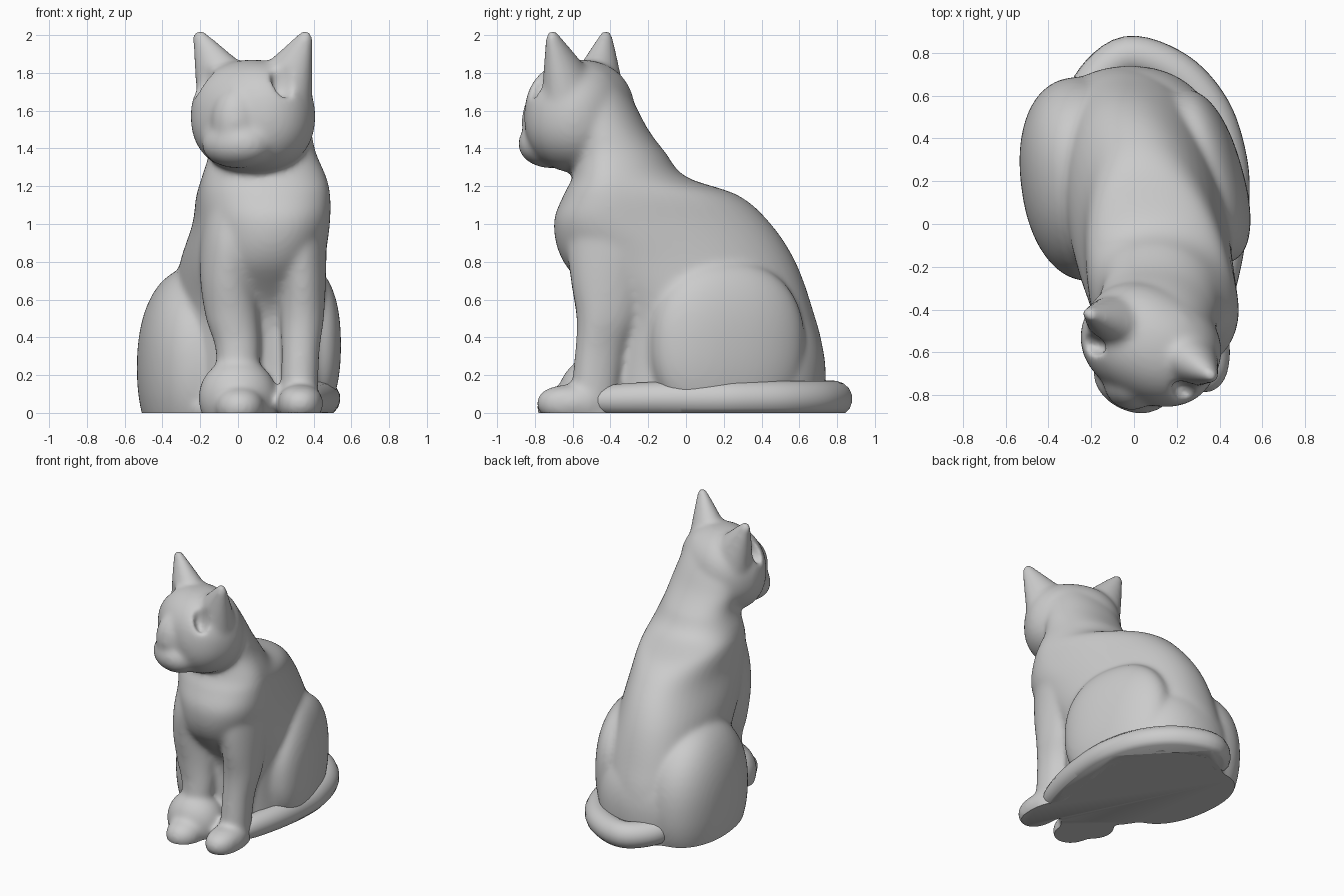
import bpy, bmesh, math
from mathutils import Matrix, Vector

if "Cube" in bpy.data.objects:
    bpy.data.objects.remove(bpy.data.objects["Cube"])

HEAD = Matrix.Translation((0.07, -0.58, 0)) @ Matrix.Rotation(math.radians(-27), 4, 'Z')


def blob(bm, centre, radii, p=2.0, frame=Matrix(), turn=0):
    """Superellipsoid: p = 2 is an ellipsoid, larger is boxier; turn is about z."""
    place = frame @ Matrix.Translation(centre) @ Matrix.Rotation(math.radians(turn), 4, 'Z')
    for v in bmesh.ops.create_icosphere(bm, subdivisions=4, radius=1)['verts']:
        n = sum(abs(c) ** p for c in v.co) ** (1 / p)
        v.co = place @ Vector([c / n * r for c, r in zip(v.co, radii)])


def catmull(rows, steps=6):
    out = []
    for i in range(len(rows) - 1):
        a, b = rows[max(i - 1, 0)], rows[i]
        c, d = rows[i + 1], rows[min(i + 2, len(rows) - 1)]
        for k in range(steps):
            t = k / steps
            out.append([0.5 * (2 * q + (r - p) * t + (2 * p - 5 * q + 4 * r - s) * t * t
                               + (3 * q - p - 3 * r + s) * t ** 3)
                        for p, q, r, s in zip(a, b, c, d)])
    return out + [list(rows[-1])]


def loft(bm, rows, skew=0.0, p=2.0, n=48):
    """Rows: z, x centre, y of widest point, front reach, back reach, half width."""
    rings = []
    for z, x, y, front, back, half in catmull(rows):
        ring = []
        for i in range(n):
            c, s = math.cos(2 * math.pi * i / n), math.sin(2 * math.pi * i / n)
            m = (abs(c) ** p + abs(s) ** p) ** (1 / p)
            dy = s / m * (back if s > 0 else front)
            ring.append(bm.verts.new((x + half * c / m - skew * dy, y + dy, z)))
        rings.append(ring)
    for r, s in zip(rings, rings[1:]):
        for i in range(n):
            j = (i + 1) % n
            bm.faces.new((r[i], r[j], s[j], s[i]))
    bm.faces.new(rings[0][::-1])
    bm.faces.new(rings[-1])


def make_object(name, bm):
    bmesh.ops.recalc_face_normals(bm, faces=bm.faces)
    mesh = bpy.data.meshes.new(name)
    bm.to_mesh(mesh)
    bm.free()
    ob = bpy.data.objects.new(name, mesh)
    bpy.context.collection.objects.link(ob)
    return ob


def finish(source, name):
    """Bake modifiers, cut flat at the ground and shade smooth."""
    dg = bpy.context.evaluated_depsgraph_get()
    mesh = bpy.data.meshes.new_from_object(source.evaluated_get(dg))
    bpy.data.objects.remove(source)
    bm = bmesh.new()
    bm.from_mesh(mesh)
    bmesh.ops.bisect_plane(bm, geom=bm.verts[:] + bm.edges[:] + bm.faces[:], dist=1e-5,
                           plane_co=(0, 0, 0), plane_no=(0, 0, 1), clear_inner=True)
    bmesh.ops.holes_fill(bm, edges=[e for e in bm.edges if e.is_boundary], sides=0)
    ob = make_object(name, bm)
    bpy.ops.object.select_all(action='DESELECT')
    ob.select_set(True)
    bpy.context.view_layer.objects.active = ob
    bpy.ops.object.shade_smooth_by_angle(angle=math.radians(50))
    return ob


bm = bmesh.new()
# Torso and neck
loft(bm, [(-.08, .04, .15, .58, .58, .39), (.3, .04, .15, .57, .58, .39),
          (.55, .05, .12, .57, .55, .39), (.8, .08, -.08, .57, .66, .37),
          (1.0, .13, -.3, .4, .75, .35), (1.15, .14, -.36, .29, .64, .345),
          (1.25, .14, -.38, .22, .38, .325), (1.38, .13, -.38, .2, .27, .28),
          (1.5, .11, -.42, .18, .22, .275), (1.65, .09, -.48, .12, .2, .26),
          (1.8, .08, -.5, .1, .12, .2)], skew=0.15, p=2.15)
# Floor base between the paws and the tail
blob(bm, (.07, .15, 0), (.41, .62, .14), 2.3, turn=8)
# Front legs
loft(bm, [(-.08, -.02, -.52, .12, .12, .11), (.3, 0, -.48, .1, .16, .115),
          (.5, -.03, -.45, .13, .2, .14), (.7, -.05, -.42, .19, .22, .15),
          (.9, -.03, -.38, .25, .23, .17), (1.1, 0, -.38, .22, .22, .17)])
loft(bm, [(-.08, .32, -.52, .11, .14, .1), (.3, .33, -.49, .1, .16, .1),
          (.5, .34, -.45, .13, .2, .115), (.7, .34, -.42, .19, .22, .125),
          (.9, .32, -.38, .25, .23, .15), (1.1, .31, -.38, .22, .22, .16)])
# Paws
blob(bm, (.33, -.6, .05), (.12, .19, .1), 2.3)
blob(bm, (0, -.5, .08), (.21, .18, .21), 2)
blob(bm, (.01, -.63, .03), (.13, .16, .11), 2.1)
# Haunches
blob(bm, (-.235, .21, .24), (.295, .48, .53), 2.2, turn=7)
blob(bm, (.325, .22, .36), (.185, .42, .44), 2.3, turn=16)
# Rump filling between the haunches
blob(bm, (-.02, .3, .2), (.43, .44, .47), 2.2)
# Head, muzzle and nose bridge
blob(bm, (0, .02, 1.57), (.335, .27, .3), 2.25, HEAD)
blob(bm, (0, -.145, 1.425), (.2, .17, .13), 2.1, HEAD)
blob(bm, (0, -.16, 1.54), (.14, .15, .2), 2, HEAD)
# Ears, with hollow cutters
hollow = bmesh.new()
for side in (-1, 1):
    base, tip = Vector((side * .1, .05, 1.58)), Vector((side * .33, .01, 2.02))
    axis = tip - base
    turn = axis.to_track_quat('Z', 'Y').to_matrix().to_4x4()
    flat = Matrix.Diagonal((1, .8, 1, 1))
    place = HEAD @ Matrix.Translation((base + tip) / 2) @ flat @ turn
    bmesh.ops.create_cone(bm, cap_ends=True, segments=32, radius1=.24, radius2=.03,
                          depth=axis.length, matrix=place)
    blob(hollow, (0, 0, 0), (.055, .1, .16), 2,
         HEAD @ Matrix.Translation((side * .285, -.115, 1.81)) @ turn)

shell = make_object("shell", bm)
cutter = make_object("ear_hollow_cutter", hollow)
cutter.hide_render = True
remesh = shell.modifiers.new("fuse", 'REMESH')
remesh.mode = 'VOXEL'
remesh.voxel_size = 0.016
cut = shell.modifiers.new("ear_hollows", 'BOOLEAN')
cut.operation = 'DIFFERENCE'
cut.solver = 'EXACT'
cut.object = cutter
again = shell.modifiers.new("even_out", 'REMESH')
again.mode = 'VOXEL'
again.voxel_size = 0.014
smooth = shell.modifiers.new("soften", 'SMOOTH')
smooth.factor = 0.5
smooth.iterations = 18
finish(shell, "cat_body")
bpy.data.objects.remove(cutter)

# Tail wrapped round the right side
path = [(-.22, .5, .12, .9), (-.2, .65, .09, .95), (-.03, .785, .075, 1), (.2, .71, .075, 1),
        (.36, .53, .075, 1), (.435, .3, .075, 1), (.445, .1, .075, 1),
        (.42, -.15, .075, .95), (.37, -.38, .07, .85), (.33, -.52, .06, .6)]
curve = bpy.data.curves.new("tail_path", 'CURVE')
curve.dimensions = '3D'
curve.bevel_depth = 0.095
curve.bevel_resolution = 6
curve.use_fill_caps = True
spline = curve.splines.new('POLY')
dense = catmull(path)
spline.points.add(len(dense) - 1)
for point, (x, y, z, r) in zip(spline.points, dense):
    point.co = (x, y, z, 1)
    point.radius = r
tail_path = bpy.data.objects.new("tail_path", curve)
bpy.context.collection.objects.link(tail_path)
finish(tail_path, "tail")
